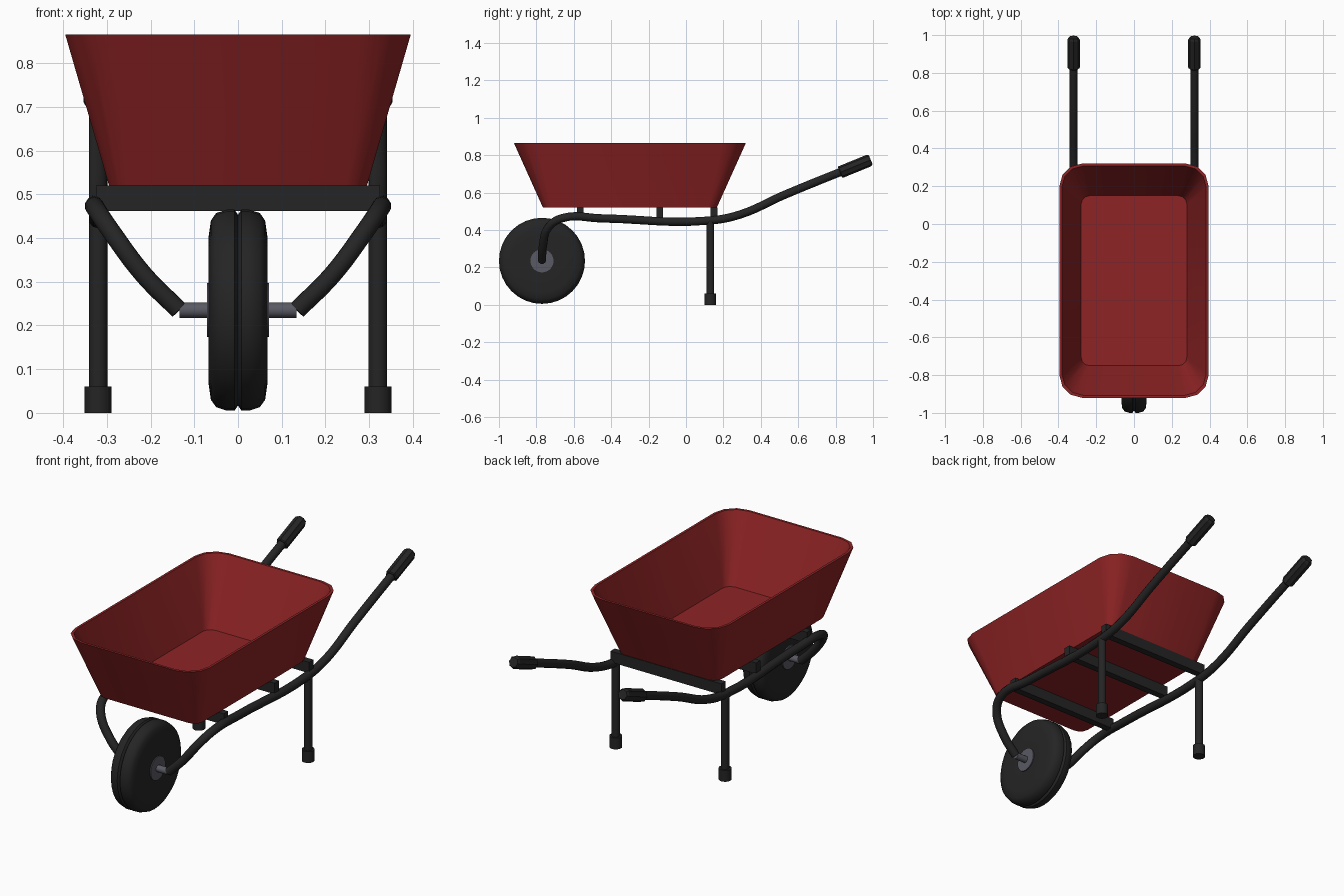
import bpy, bmesh, math
from mathutils import Vector

cube = bpy.data.objects.get("Cube")
if cube:
    bpy.data.objects.remove(cube, do_unlink=True)


def material(name, rgb):
    m = bpy.data.materials.new(name)
    m.use_nodes = True
    m.diffuse_color = (*rgb, 1)
    m.node_tree.nodes["Principled BSDF"].inputs["Base Color"].default_value = (*rgb, 1)
    return m


RED = material("red paint", (0.27, 0.017, 0.018))
BLACK = material("black", (0.018, 0.018, 0.018))
GREY = material("grey metal", (0.10, 0.10, 0.125))


def finish(name, bm, mat, angle=35):
    bmesh.ops.recalc_face_normals(bm, faces=bm.faces)
    mesh = bpy.data.meshes.new(name)
    bm.to_mesh(mesh)
    bm.free()
    mesh.materials.append(mat)
    ob = bpy.data.objects.new(name, mesh)
    bpy.context.collection.objects.link(ob)
    select(ob)
    bpy.ops.object.shade_smooth_by_angle(angle=math.radians(angle))
    return ob


def select(ob):
    bpy.ops.object.select_all(action='DESELECT')
    ob.select_set(True)
    bpy.context.view_layer.objects.active = ob


def skin(bm, loops):
    """Bridge equal point loops and cap both ends."""
    rings = [[bm.verts.new(p) for p in loop] for loop in loops]
    n = len(rings[0])
    for a, b in zip(rings, rings[1:]):
        for i in range(n):
            j = (i + 1) % n
            bm.faces.new((a[i], a[j], b[j], b[i]))
    bm.faces.new(rings[0])
    bm.faces.new(rings[-1])


def lathe(name, profile, origin, axis, mat, segs=24, flute=1.0, angle=35):
    """Turn (distance, radius) pairs about an axis; flute scales every other side."""
    rot = Vector((0, 0, 1)).rotation_difference(Vector(axis))
    loops = []
    for d, r in profile:
        ring = []
        for i in range(segs):
            a = 2 * math.pi * i / segs
            k = r * (flute if i % 2 else 1)
            ring.append(Vector(origin) + rot @ Vector((k * math.cos(a), k * math.sin(a), d)))
        loops.append(ring)
    bm = bmesh.new()
    skin(bm, loops)
    return finish(name, bm, mat, angle)


def rounded_rect(hx, hy, radius, cy, z, steps=3):
    pts = []
    for q, (sx, sy) in enumerate(((1, 1), (-1, 1), (-1, -1), (1, -1))):
        for s in range(steps + 1):
            a = (q + s / steps) * math.pi / 2
            pts.append((sx * (hx - radius) + radius * math.cos(a),
                        cy + sy * (hy - radius) + radius * math.sin(a), z))
    return pts


# Tray: outer wall, rim, inner wall and floor
bm = bmesh.new()
skin(bm, [rounded_rect(0.295, 0.465, 0.05, -0.30, 0.52),
          rounded_rect(0.395, 0.62, 0.12, -0.30, 0.865),
          rounded_rect(0.382, 0.607, 0.113, -0.30, 0.865),
          rounded_rect(0.28, 0.45, 0.045, -0.30, 0.532)])
finish("tray", bm, RED)

# Wheel: tyre with a central groove, hub and axle
half = [(0.066, 0.09), (0.067, 0.17), (0.062, 0.205), (0.05, 0.222), (0.025, 0.23), (0.008, 0.23)]
tyre = [(-x, r) for x, r in half] + [(0, 0.218)] + [(x, r) for x, r in reversed(half)]
WHEEL = (0, -0.77, 0.235)
lathe("tyre", tyre, WHEEL, (1, 0, 0), BLACK, 32, angle=40)
lathe("hub", [(-0.071, 0.062), (0.071, 0.062)], WHEEL, (1, 0, 0), GREY)
lathe("axle", [(-0.134, 0.018), (0.134, 0.018)], WHEEL, (1, 0, 0), GREY, 12)

# Crossbars under the tray
for label, y in (("front", -0.565), ("middle", -0.14), ("rear", 0.15)):
    bm = bmesh.new()
    bmesh.ops.create_cube(bm, size=1)
    for v in bm.verts:
        v.co = (v.co.x * 0.65, y + v.co.y * 0.036, 0.491 + v.co.z * 0.058)
    finish(label + "_crossbar", bm, BLACK)


def tube(name, points, radius, mat):
    cu = bpy.data.curves.new(name, 'CURVE')
    cu.dimensions = '3D'
    cu.bevel_depth = radius
    cu.bevel_resolution = 3
    cu.resolution_u = 6
    cu.use_fill_caps = True
    sp = cu.splines.new('BEZIER')
    sp.bezier_points.add(len(points) - 1)
    for bp, p in zip(sp.bezier_points, points):
        bp.co = p
        bp.handle_left_type = bp.handle_right_type = 'AUTO'
    cu.materials.append(mat)
    ob = bpy.data.objects.new(name, cu)
    bpy.context.collection.objects.link(ob)
    select(ob)
    bpy.ops.object.convert(target='MESH')
    bpy.ops.object.shade_smooth_by_angle(angle=math.radians(50))


# Frame rails, grips, legs and feet on both sides
RAIL = [(0.135, -0.77, 0.235), (0.215, -0.765, 0.315), (0.29, -0.735, 0.415),
        (0.323, -0.66, 0.464), (0.32, -0.45, 0.462), (0.32, 0.12, 0.45),
        (0.32, 0.29, 0.483), (0.32, 0.52, 0.585), (0.32, 0.93, 0.752)]
slope = Vector((0, 0.41, 0.167)).normalized()
for label, s in (("left", 1), ("right", -1)):
    tube(label + "_rail", [(s * x, y, z) for x, y, z in RAIL], 0.022, BLACK)
    lathe(label + "_grip", [(0, 0.029), (0.005, 0.033), (0.165, 0.033), (0.178, 0.026)],
          (s * 0.32, 0.823, 0.708), slope, BLACK, 16, 0.88, 25)
    lathe(label + "_leg", [(0.03, 0.021), (0.46, 0.021)], (s * 0.32, 0.13, 0), (0, 0, 1), BLACK, 16)
    lathe(label + "_foot", [(0, 0.031), (0.06, 0.031)], (s * 0.32, 0.13, 0), (0, 0, 1), BLACK, 16)
